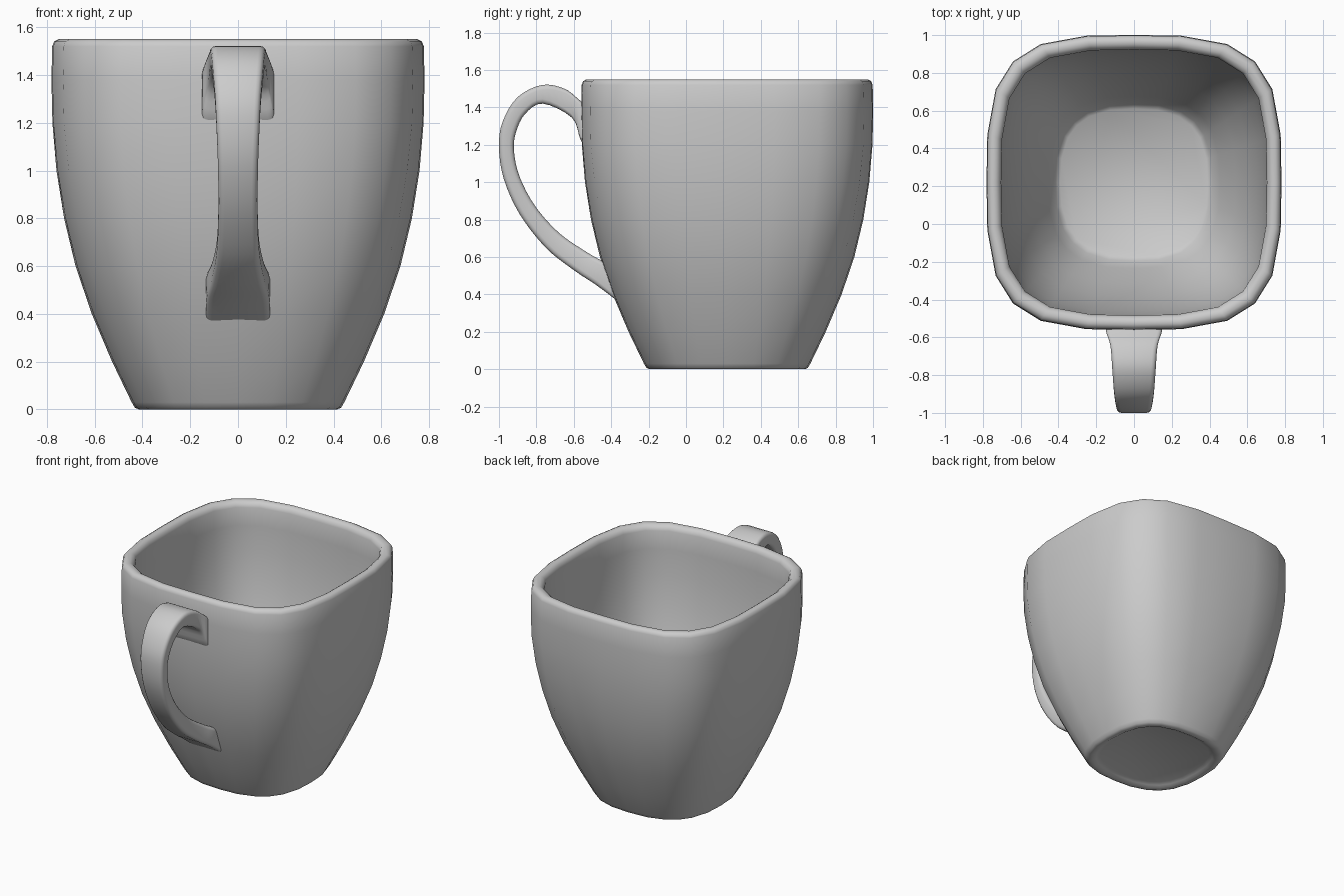
import bpy, bmesh
from math import cos, sin, radians
from mathutils import Vector

if "Cube" in bpy.data.objects:
    bpy.data.objects.remove(bpy.data.objects["Cube"])

CENTRE_Y = 0.22


def loft(name, rings, angle):
    """Skin a list of closed rings and cap both ends."""
    bm = bmesh.new()
    rows = [[bm.verts.new(p) for p in ring] for ring in rings]
    n = len(rows[0])
    for a, b in zip(rows, rows[1:]):
        for i in range(n):
            j = (i + 1) % n
            bm.faces.new((a[i], a[j], b[j], b[i]))
    bm.faces.new(rows[0])
    bm.faces.new(rows[-1])
    bmesh.ops.recalc_face_normals(bm, faces=bm.faces)
    mesh = bpy.data.meshes.new(name)
    bm.to_mesh(mesh)
    bm.free()
    obj = bpy.data.objects.new(name, mesh)
    bpy.context.collection.objects.link(obj)
    bpy.ops.object.select_all(action='DESELECT')
    obj.select_set(True)
    bpy.context.view_layer.objects.active = obj
    bpy.ops.object.shade_smooth_by_angle(angle=radians(angle))
    return obj


def rounded_square(r, z):
    """Superellipse ring, rounder near the base and squarer near the rim."""
    e = 2.65 + 0.85 * min(z / 1.2, 1)
    ring = []
    for quarter in range(4):
        for step in (0, 18, 34, 45, 56, 72):
            t = radians(quarter * 90 + step)
            c, s = cos(t), sin(t)
            d = r / (abs(c) ** e + abs(s) ** e) ** (1 / e)
            ring.append((d * c, CENTRE_Y + d * s, z))
    return ring


# Cup: recessed foot, outer wall, rolled rim, inner wall and floor
profile = [
    (0.345, 0.022), (0.37, 0.012), (0.39, 0.0), (0.415, 0.0), (0.432, 0.008),
    (0.445, 0.03), (0.527, 0.2), (0.612, 0.4), (0.68, 0.6), (0.728, 0.8),
    (0.76, 1.0), (0.777, 1.2), (0.781, 1.38), (0.778, 1.52), (0.77, 1.54),
    (0.752, 1.55), (0.73, 1.548), (0.712, 1.535), (0.703, 1.51), (0.702, 1.38),
    (0.697, 1.2), (0.68, 1.0), (0.65, 0.8), (0.604, 0.6), (0.537, 0.4),
    (0.455, 0.2), (0.415, 0.11), (0.39, 0.085),
]
loft("cup_body", [rounded_square(r, z) for r, z in profile], 50)

# Handle stations: outer y, z, inner y, z, half width
stations = [
    (-0.52, 1.40, -0.52, 1.16, 0.152),
    (-0.57, 1.44, -0.565, 1.23, 0.148),
    (-0.65, 1.50, -0.61, 1.345, 0.125),
    (-0.77, 1.52, -0.765, 1.42, 0.115),
    (-0.90, 1.455, -0.86, 1.365, 0.106),
    (-0.98, 1.325, -0.908, 1.27, 0.096),
    (-1.00, 1.19, -0.92, 1.17, 0.09),
    (-0.975, 1.02, -0.89, 1.03, 0.084),
    (-0.89, 0.83, -0.805, 0.87, 0.082),
    (-0.75, 0.65, -0.68, 0.73, 0.088),
    (-0.60, 0.53, -0.545, 0.635, 0.108),
    (-0.48, 0.45, -0.46, 0.585, 0.13),
    (-0.36, 0.36, -0.41, 0.555, 0.135),
]


def spline(points, steps):
    """Catmull-Rom samples through the points."""
    p = [Vector(q) for q in points]
    p = [p[0]] + p + [p[-1]]
    out = []
    for a, b, c, d in zip(p, p[1:], p[2:], p[3:]):
        for k in range(steps):
            t = k / steps
            out.append(0.5 * (2 * b + (c - a) * t + (2 * a - 5 * b + 4 * c - d) * t * t
                              + (3 * b - a - 3 * c + d) * t ** 3))
    return out + [p[-1]]


def handle_section(station):
    """Rounded rectangle spanning the outer and inner edges."""
    oy, oz, iy, iz, w = station
    outer, inner = Vector((0, oy, oz)), Vector((0, iy, iz))
    mid, half = (outer + inner) / 2, (outer - inner) / 2
    ring = []
    corner = min(0.025, half.length * 0.6)
    for sx, sy, start in ((1, 1, 0), (-1, 1, 90), (-1, -1, 180), (1, -1, 270)):
        for k in range(4):
            t = radians(start + 30 * k)
            x = sx * (w - corner) + corner * cos(t)
            h = sy * (half.length - corner) + corner * sin(t)
            ring.append(mid + half.normalized() * h + Vector((x, 0, 0)))
    return ring


# Vectors accept any size, so each station is interpolated as one 5D point
loft("handle", [handle_section(s) for s in spline(stations, 4)], 50)
